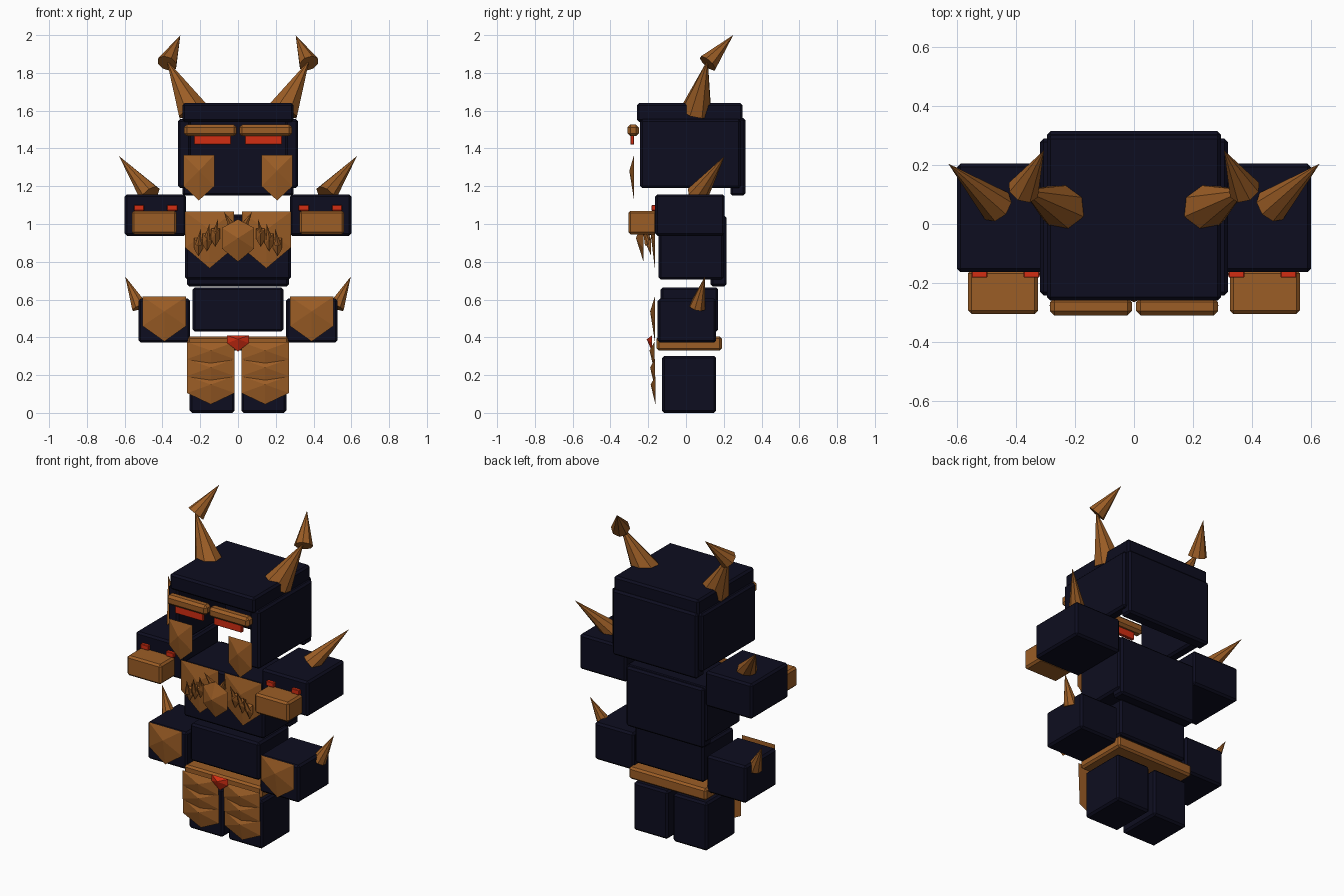
import bpy, bmesh
from mathutils import Vector

cube = bpy.data.objects.get("Cube")
if cube:
    bpy.data.objects.remove(cube, do_unlink=True)


def material(name, rgb):
    m = bpy.data.materials.new(name)
    m.use_nodes = True
    m.diffuse_color = (*rgb, 1)
    m.node_tree.nodes["Principled BSDF"].inputs["Base Color"].default_value = (*rgb, 1)
    return m


NAVY = material("dark_navy", (0.004, 0.004, 0.014))
BRONZE = material("bronze", (0.33, 0.11, 0.019))
RED = material("glowing_red", (0.65, 0.027, 0.006))


def finish(name, bm, mat):
    bmesh.ops.recalc_face_normals(bm, faces=bm.faces)
    mesh = bpy.data.meshes.new(name)
    bm.to_mesh(mesh)
    bm.free()
    mesh.materials.append(mat)
    obj = bpy.data.objects.new(name, mesh)
    bpy.context.collection.objects.link(obj)
    return obj


def box(name, x, y, z, mat, bevel=0.012):
    """Chamfered block given by its extents on each axis."""
    bm = bmesh.new()
    bmesh.ops.create_cube(bm, size=1)
    for v in bm.verts:
        v.co = Vector([(a + b) / 2 + c * (b - a) for (a, b), c in zip((x, y, z), v.co)])
    obj = finish(name, bm, mat)
    mod = obj.modifiers.new("chamfer", "BEVEL")
    mod.width = bevel
    mod.segments = 1
    return obj


def spike(name, base, tip, radius, sides=8):
    """Pointed horn running from base centre to tip."""
    base, tip = Vector(base), Vector(tip)
    axis = tip - base
    bm = bmesh.new()
    bmesh.ops.create_cone(bm, cap_ends=True, segments=sides, radius1=radius,
                          radius2=0, depth=axis.length)
    turn = axis.to_track_quat("Z", "Y")
    for v in bm.verts:
        v.co = turn @ v.co + (base + tip) / 2
    return finish(name, bm, BRONZE)


def shield(name, x, half, top, corner, point, y, depth=0.025, mat=BRONZE, peak=0):
    """Five-sided plate with a raised centre facing forward."""
    bm = bmesh.new()
    outline = [(x - half, top), (x, top + peak), (x + half, top),
               (x + half, corner), (x, point), (x - half, corner)]
    rim = [bm.verts.new((px, y, pz)) for px, pz in outline]
    apex = bm.verts.new((x, y - depth, (top + corner) / 2))
    bm.faces.new(rim)
    for i, v in enumerate(rim):
        bm.faces.new((v, rim[i - 1], apex))
    return finish(name, bm, mat)


def span(s, a, b):
    return tuple(sorted((s * a, s * b)))


# Open-faced helmet: lid and back, sides come below
box("helmet_top", (-0.295, 0.295), (-0.26, 0.3), (1.54, 1.64), NAVY)
box("helmet_back", (-0.295, 0.295), (0.235, 0.315), (1.15, 1.56), NAVY)

# Torso, waist and belt
box("torso", (-0.28, 0.28), (-0.145, 0.2), (0.705, 1.05), NAVY)
box("torso_back", (-0.27, 0.27), (0.13, 0.215), (0.67, 1.045), NAVY)
box("waist", (-0.24, 0.24), (-0.135, 0.17), (0.43, 0.665), NAVY)
box("belt", (-0.27, 0.27), (-0.155, 0.19), (0.33, 0.405), BRONZE)
shield("belt_gem", 0, 0.057, 0.41, 0.37, 0.325, -0.18, 0.028, RED)
shield("chest_centre", 0, 0.085, 0.98, 0.87, 0.8, -0.225, 0.04, peak=0.045)

for s, side in ((1, "left"), (-1, "right")):
    # Helmet side, brow, eye and cheek plate
    box(f"{side}_helmet_side", span(s, 0.25, 0.318), (-0.243, 0.29), (1.19, 1.555), NAVY)
    box(f"{side}_brow", span(s, 0.007, 0.285), (-0.31, -0.25), (1.465, 1.527), BRONZE, 0.015)
    box(f"{side}_eye", span(s, 0.038, 0.232), (-0.295, -0.275), (1.42, 1.47), RED, 0.003)
    shield(f"{side}_cheek_plate", s * 0.207, 0.082, 1.365, 1.2, 1.125, -0.275)

    # Two-part horns
    spike(f"{side}_lower_horn", (s * 0.24, 0.055, 1.6), (s * 0.378, 0.115, 1.87), 0.085)
    spike(f"{side}_upper_horn", (s * 0.375, 0.115, 1.85), (s * 0.305, 0.25, 2.0), 0.055)

    # Upper arm with cuff block, studs and spike
    box(f"{side}_upper_arm", span(s, 0.275, 0.6), (-0.163, 0.205), (0.937, 1.157), NAVY)
    box(f"{side}_arm_block", span(s, 0.325, 0.562), (-0.305, -0.155), (0.945, 1.07), BRONZE)
    for i, x in enumerate((0.348, 0.524)):
        box(f"{side}_arm_stud_{i + 1}", span(s, x - 0.027, x + 0.027),
            (-0.182, -0.155), (1.07, 1.1), RED, 0.003)
    spike(f"{side}_arm_spike", (s * 0.465, 0.06, 1.155), (s * 0.63, 0.205, 1.36), 0.06)

    # Hand with shield and spike
    box(f"{side}_hand", span(s, 0.253, 0.527), (-0.15, 0.16), (0.372, 0.605), NAVY)
    shield(f"{side}_hand_shield", s * 0.39, 0.115, 0.615, 0.46, 0.378, -0.165)
    spike(f"{side}_hand_spike", (s * 0.52, 0.06, 0.56), (s * 0.597, 0.1, 0.722), 0.045)

    # Chest plate with crest spikes and small scales
    shield(f"{side}_chest_plate", s * 0.15, 0.13, 1.065, 0.875, 0.765, -0.165)
    spike(f"{side}_crest_spike", (s * 0.03, -0.2, 0.985), (s * 0.075, -0.23, 1.065), 0.022, 6)
    for i in range(3):
        x, z = s * (0.12 + 0.045 * i), 0.94 - 0.025 * i
        shield(f"{side}_chest_scale_{i + 1}", x, 0.024, z + 0.035, z - 0.02, z - 0.06,
               -0.2 + 0.008 * i, 0.03)
        spike(f"{side}_chest_barb_{i + 1}", (x, -0.2, z), (x - s * 0.015, -0.23, z + 0.09),
              0.018, 5)

    # Leg with three stacked plates
    box(f"{side}_leg", span(s, 0.018, 0.256), (-0.127, 0.16), (0, 0.302), NAVY)
    for i in range(3):
        top = 0.375 - 0.09 * i
        shield(f"{side}_leg_plate_{i + 1}", s * 0.144, 0.126, top, top - 0.09, top - 0.15,
               -0.168 + 0.003 * i)
